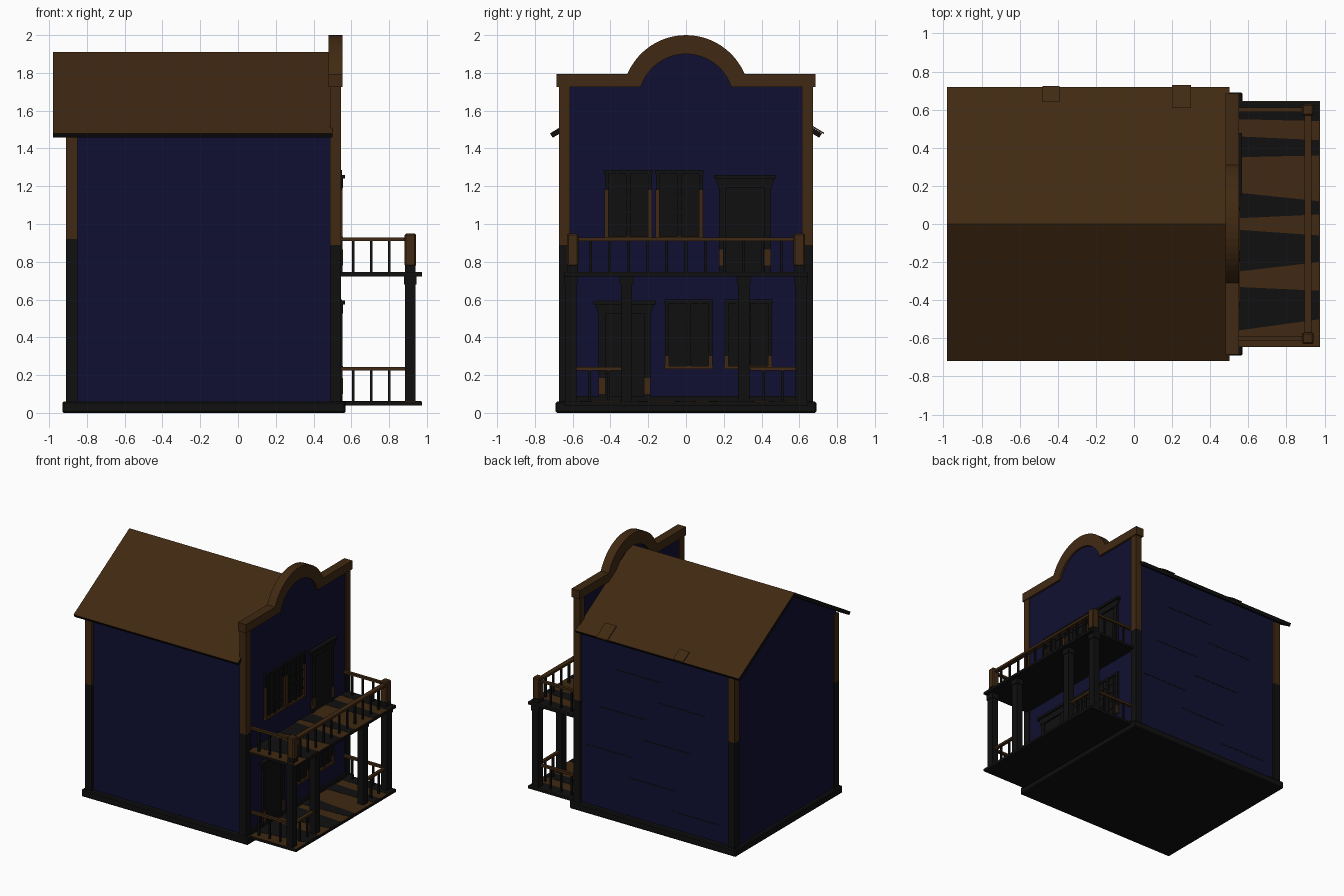
import bpy, bmesh, math

if "Cube" in bpy.data.objects:
    bpy.data.objects.remove(bpy.data.objects["Cube"], do_unlink=True)


def material(name, rgb):
    m = bpy.data.materials.new(name)
    m.use_nodes = True
    m.diffuse_color = (*rgb, 1)
    m.node_tree.nodes["Principled BSDF"].inputs["Base Color"].default_value = (*rgb, 1)
    return m


BROWN = material("brown wood", (0.052, 0.022, 0.006))
BLUE = material("dark blue paint", (0.005, 0.005, 0.032))
BLACK = material("charcoal wood", (0.005, 0.005, 0.005))


def finish(bm, name, *mats):
    bmesh.ops.recalc_face_normals(bm, faces=bm.faces)
    me = bpy.data.meshes.new(name)
    bm.to_mesh(me)
    bm.free()
    for m in mats:
        me.materials.append(m)
    ob = bpy.data.objects.new(name, me)
    bpy.context.collection.objects.link(ob)
    return ob


def box(name, x, y, z, mat, bevel=0):
    """Box from (low, high) ranges."""
    bm = bmesh.new()
    bmesh.ops.create_cube(bm, size=1)
    for v in bm.verts:
        v.co = [r[0] + (c + 0.5) * (r[1] - r[0]) for c, r in zip(v.co, (x, y, z))]
    ob = finish(bm, name, mat)
    if bevel:
        mod = ob.modifiers.new("Bevel", "BEVEL")
        mod.width, mod.segments = bevel, 1
    return ob


def prism(name, pts, lo, hi, *mats, axis="x"):
    """Extrude a profile: (y, z) along x, or (x, y) along z."""
    bm = bmesh.new()
    put = (lambda p, d: (d, *p)) if axis == "x" else (lambda p, d: (*p, d))
    face = bm.faces.new([bm.verts.new(put(p, lo)) for p in pts])
    ext = bmesh.ops.extrude_face_region(bm, geom=[face])["geom"]
    shift = put((0, 0), hi - lo)
    bmesh.ops.translate(bm, vec=shift, verts=[g for g in ext if isinstance(g, bmesh.types.BMVert)])
    return finish(bm, name, *mats)


def arc(half, base, top, n=20):
    """Points of a circular arch from -half to +half, rising from base to top."""
    h = top - base
    r = (h * h + half * half) / (2 * h)
    a = math.asin(half / r)
    return [(r * math.sin(t), top - r + r * math.cos(t))
            for t in (-a + 2 * a * i / n for i in range(n + 1))]


def around(c, half):
    return (c - half, c + half)


# House body, plinth and roof
box("plinth", (-0.93, 0.57), (-0.69, 0.69), (0, 0.06), BLACK, 0.008)
prism("house_walls", [(-0.65, 0.05), (0.65, 0.05), (0.65, 1.49), (0, 1.88), (-0.65, 1.49)],
      -0.9, 0.51, BLUE)
roof = prism("roof", [(-0.72, 1.48), (0, 1.91), (0.72, 1.48), (0.705, 1.457), (0, 1.876), (-0.705, 1.457)],
             -0.98, 0.5, BROWN, BLACK)
for f in roof.data.polygons:
    f.material_index = 0 if f.normal.z > 0.1 else 1

# Loose shingles at the far eave
for i, (x0, x1, y0, y1) in enumerate([(0.2, 0.3, 0.61, 0.73), (-0.48, -0.39, 0.64, 0.725)]):
    z0, z1 = (1.912 - 0.597 * y for y in (y0, y1))
    prism(f"loose_shingle_{i}", [(y0, z0), (y1, z1), (y1, z1 + 0.008), (y0, z0 + 0.008)], x0, x1, BROWN)

# Thin board seams on the far wall
for i in range(7):
    x = -0.75 + 0.13 * (i * 3 % 7)
    box(f"board_seam_{i}", (x, x + 0.42), (0.649, 0.652), around(0.2 + 0.17 * i, 0.003), BLACK)

# Corner posts, weathered dark at the foot
for s, side in ((-1, "right"), (1, "left")):
    for x, split, top, end in (((-0.91, -0.85), 0.92, 1.47, "rear"), ((0.487, 0.545), 0.89, 1.73, "facade")):
        y = around(s * 0.643, 0.03)
        box(f"{end}_post_foot_{side}", x, y, (0.05, split), BLACK)
        box(f"{end}_post_{side}", x, y, (split, top), BROWN)

# False front with arched parapet
prism("facade_wall", [(-0.65, 0.05), (-0.65, 1.74)] + arc(0.25, 1.74, 1.91) + [(0.65, 1.74), (0.65, 0.05)],
      0.495, 0.535, BLUE)
prism("parapet_trim", [(-0.685, 1.725), (-0.685, 1.795)] + arc(0.31, 1.795, 2.0)
      + [(0.685, 1.795), (0.685, 1.725)] + arc(0.24, 1.725, 1.9)[::-1], 0.48, 0.552, BROWN)
box("facade_skirt", (0.53, 0.55), (-0.62, 0.62), (0.05, 0.09), BLACK)


def window(name, y, z, brown_top):
    """Paned window with brown lower jambs and sill."""
    w, h = 0.125, 0.36
    box(name + "_panel", (0.53, 0.54), around(y, w), (z, z + h), BLACK)
    for s in (-1, 1):
        box(name + "_jamb", (0.53, 0.55), around(y + s * (w - 0.01), 0.01), (z, z + h), BLACK)
        box(name + "_painted_jamb", (0.54, 0.553), around(y + s * (w - 0.01), 0.011), (z, brown_top), BROWN)
        box(name + "_muntin", (0.53, 0.545), around(y + s * 0.06, 0.005), (z, z + h), BLACK)
    box(name + "_stile", (0.53, 0.55), around(y, 0.012), (z, z + h), BLACK)
    for i in range(1, 5):
        box(name + "_bar", (0.53, 0.545), around(y, w), around(z + i * h / 5, 0.005), BLACK)
    box(name + "_head", (0.53, 0.55), around(y, w + 0.003), (z + h - 0.015, z + h + 0.005), BLACK)
    box(name + "_sill", (0.53, 0.555), around(y, w + 0.003), (z - 0.003, z + 0.014), BROWN)


window("upper_window_right", -0.305, 0.92, 1.18)
window("upper_window_left", -0.035, 0.92, 1.18)
window("lower_window_right", 0.015, 0.235, 0.3)
window("lower_window_left", 0.33, 0.235, 0.3)


def door(name, y, z, top):
    """Door with side casings and a stepped cornice."""
    box(name + "_leaf", (0.53, 0.542), around(y, 0.13), (z, top), BLACK)
    for s in (-1, 1):
        c = around(y + s * 0.12, 0.018)
        box(name + "_casing", (0.53, 0.552), c, (z, top), BLACK)
        box(name + "_painted_casing", (0.54, 0.555), c, (z + 0.04, z + 0.125), BROWN)
    prism(name + "_cornice", [(y - 0.14, top - 0.07), (y + 0.14, top - 0.07), (y + 0.155, top - 0.02),
                              (y - 0.155, top - 0.02)], 0.53, 0.555, BLACK)
    box(name + "_cornice_cap", (0.53, 0.567), around(y, 0.165), (top - 0.02, top), BLACK)


door("upper_door", 0.312, 0.74, 1.26)
door("lower_door", -0.325, 0.06, 0.595)

# Porch and balcony decks with dark worn wedges
WEDGES = [(0.64, 0.55, 0.64, 0.54), (0.46, 0.35, 0.44, 0.36), (0.165, 0.03, 0.12, 0.05),
          (-0.03, -0.25, -0.06, -0.2), (-0.33, -0.56, -0.35, -0.5)]
for name, top in (("porch", 0.06), ("balcony", 0.745)):
    box(name + "_deck", (0.53, 0.975), (-0.645, 0.645), (top - 0.022, top - 0.003), BLACK)
    box(name + "_floor", (0.54, 0.973), (-0.643, 0.643), (top - 0.004, top), BROWN)
    for a, b, c, d in WEDGES:
        prism(name + "_worn_board", [(0.54, a), (0.97, c), (0.97, d), (0.54, b)],
              top - 0.002, top + 0.002, BLACK, axis="z")

# Porch columns and balcony newels
for y in (-0.61, -0.315, 0.305, 0.61):
    box("porch_column", (0.885, 0.94), around(y, 0.03), (0.05, 0.73), BLACK)
    box("column_capital", (0.88, 0.945), around(y, 0.036), (0.68, 0.73), BLACK)
for y in (-0.6, 0.6):
    box("newel_foot", (0.885, 0.94), around(y, 0.028), (0.74, 0.78), BLACK)
    box("balcony_newel", (0.882, 0.943), around(y, 0.03), (0.775, 0.95), BROWN, 0.008)


def railing(name, x, y, z, along, spots):
    """Handrail over a row of square balusters."""
    box(name + "_handrail", x, y, (z[1] - 0.018, z[1]), BROWN)
    for p in spots:
        cx, cy = (p, sum(y) / 2) if along == "x" else (sum(x) / 2, p)
        box(name + "_baluster", around(cx, 0.007), around(cy, 0.007), (z[0], z[1] - 0.01), BLACK)


for name, z in (("porch", (0.055, 0.243)), ("balcony", (0.74, 0.928))):
    for y in (-0.6, 0.6):
        railing(name + "_side", (0.54, 0.9), around(y, 0.012), z, "x", (0.61, 0.705, 0.8))
railing("balcony_front", (0.895, 0.932), (-0.58, 0.58), (0.74, 0.928), "y",
        [-0.505 + 0.101 * i for i in range(11)])
for s in (-1, 1):
    railing("porch_front", (0.9, 0.925), around(s * 0.46, 0.12), (0.055, 0.243), "y", (s * 0.41, s * 0.51))
